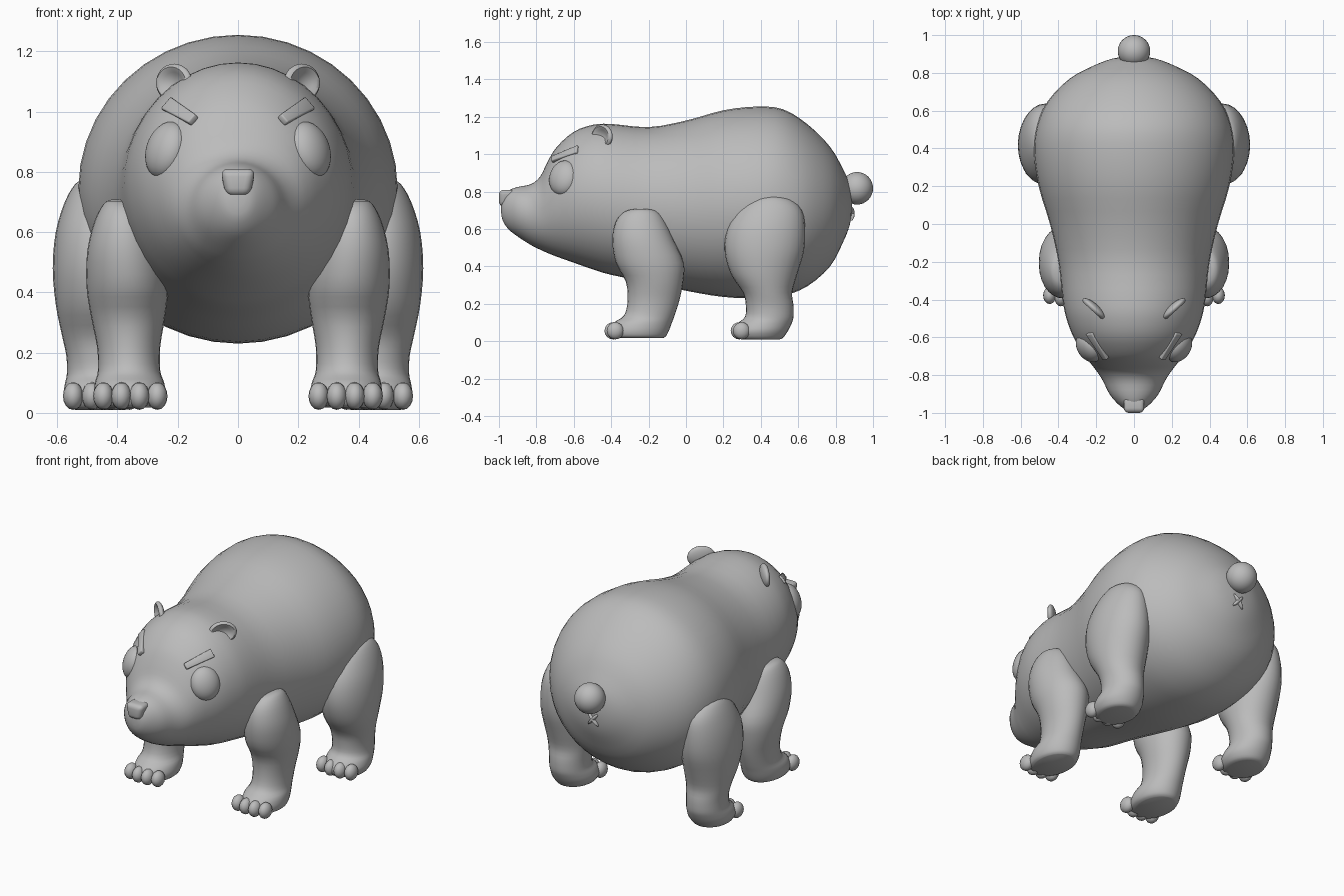
import bpy, bmesh, math
from mathutils import Vector, Matrix

if "Cube" in bpy.data.objects:
    bpy.data.objects.remove(bpy.data.objects["Cube"])

grey = bpy.data.materials.new("soft_grey")
grey.diffuse_color = (0.5, 0.5, 0.5, 1)
grey.use_nodes = True
grey.node_tree.nodes["Principled BSDF"].inputs["Base Color"].default_value = grey.diffuse_color


def finish(name, bm, mirror=False, angle=50):
    bmesh.ops.recalc_face_normals(bm, faces=bm.faces)
    me = bpy.data.meshes.new(name)
    bm.to_mesh(me)
    bm.free()
    me.materials.append(grey)
    ob = bpy.data.objects.new(name, me)
    bpy.context.collection.objects.link(ob)
    bpy.ops.object.select_all(action='DESELECT')
    ob.select_set(True)
    bpy.context.view_layer.objects.active = ob
    bpy.ops.object.shade_smooth_by_angle(angle=math.radians(angle))
    if mirror:
        ob.modifiers.new("mirror", 'MIRROR').use_mirror_merge = False
    return ob


def spline(rows, steps):
    """Catmull-Rom interpolation through rows of numbers."""
    pts = [rows[0]] + list(rows) + [rows[-1]]
    out = []
    for i in range(1, len(pts) - 2):
        a, b, c, d = pts[i - 1:i + 3]
        for k in range(steps):
            t = k / steps
            out.append([0.5 * (2*q + (r-p)*t + (2*p-5*q+4*r-s)*t*t + (3*q-p-3*r+s)*t**3)
                        for p, q, r, s in zip(a, b, c, d)])
    return out + [list(rows[-1])]


def loft(rings):
    bm = bmesh.new()
    loops = [[bm.verts.new(p) for p in ring] for ring in rings]
    n = len(loops[0])
    for a, b in zip(loops, loops[1:]):
        for i in range(n):
            j = (i + 1) % n
            bm.faces.new((a[i], a[j], b[j], b[i]))
    bm.faces.new(loops[0])
    bm.faces.new(loops[-1])
    return bm


def ellipsoid(bm, centre, radii, rot=Matrix(), seg=24):
    m = Matrix.Translation(centre) @ rot.to_4x4() @ Matrix.Diagonal((*radii, 1))
    return bmesh.ops.create_uvsphere(bm, u_segments=seg, v_segments=seg // 2, radius=1, matrix=m)['verts']


def axes(x, y, z):
    """Rotation whose columns are the given directions."""
    return Matrix((x, y, z)).transposed()


# Body and head: y, top, bottom, half width
body = [(-.988, .725, .685, .02), (-.98, .765, .645, .05), (-.95, .805, .60, .088),
        (-.9, .825, .56, .13), (-.83, .84, .515, .165), (-.78, .88, .49, .197),
        (-.74, .96, .472, .228), (-.69, 1.04, .452, .265), (-.6, 1.12, .42, .32),
        (-.5, 1.157, .385, .358), (-.4, 1.162, .355, .378), (-.2, 1.145, .315, .40),
        (0, 1.18, .27, .445), (.2, 1.235, .237, .505), (.38, 1.255, .23, .53),
        (.52, 1.24, .243, .515), (.65, 1.16, .295, .457), (.77, 1.04, .40, .34),
        (.84, .92, .53, .21), (.875, .84, .62, .115), (.888, .76, .70, .03)]
rings = []
for y, top, bot, w in spline(body, 3):
    rings.append([(w * math.cos(t), y, (top + bot) / 2 + (top - bot) / 2 * math.sin(t))
                  for t in (2 * math.pi * i / 40 for i in range(40))])
finish("body", loft(rings), angle=80)

# Legs: z, y front, y back, x inner, x outer
front = [(.708, -.26, -.22, .38, .42), (.695, -.325, -.155, .33, .445), (.64, -.375, -.11, .28, .475),
         (.54, -.394, -.065, .25, .50), (.42, -.375, -.012, .232, .503), (.32, -.322, -.015, .242, .488),
         (.22, -.312, -.035, .258, .468), (.14, -.33, -.06, .258, .465), (.1, -.385, -.075, .245, .475),
         (.06, -.41, -.09, .24, .478), (.03, -.405, -.105, .25, .47), (.018, -.385, -.12, .27, .455)]
rear = [(.775, .44, .48, .46, .51), (.76, .35, .56, .40, .54), (.70, .275, .62, .36, .575),
        (.60, .22, .637, .335, .605), (.48, .207, .63, .32, .615), (.36, .24, .595, .32, .605),
        (.26, .305, .568, .335, .585), (.19, .32, .575, .345, .57), (.13, .315, .575, .345, .568),
        (.095, .275, .565, .335, .575), (.055, .255, .545, .33, .578), (.02, .27, .52, .35, .56),
        (.01, .30, .50, .375, .54)]
for name, rows, toe_y, x0, x1 in (("front", front, -.39, .268, .447), ("rear", rear, .285, .36, .547)):
    rings = []
    for z, ya, yb, xa, xb in spline(rows, 3):
        rings.append([((xa + xb) / 2 + (xb - xa) / 2 * math.cos(t),
                       (ya + yb) / 2 + (yb - ya) / 2 * math.sin(t), z)
                      for t in (2 * math.pi * i / 28 for i in range(28))])
    finish(name + "_legs", loft(rings), mirror=True)
    # Four rounded toes on each foot
    bm = bmesh.new()
    for i in range(4):
        back = .012 if i in (0, 3) else 0
        ellipsoid(bm, (x0 + (x1 - x0) * i / 3, toe_y + back, .056), (.034, .046, .046), seg=16)
    finish(name + "_toes", bm, mirror=True)

# Eyes: flattened balls lying against the head
normal = Vector((.80, -.52, .28)).normalized()
up = Vector((-.30, .10, 1))
up = (up - up.dot(normal) * normal).normalized()
bm = bmesh.new()
ellipsoid(bm, (.237, -.652, .872), (.086, .06, .097), axes(up.cross(normal), normal, up), 32)
finish("eyes", bm, mirror=True)

# Slanted eyebrows, wider at the outer end
a, b = Vector((.148, -.715, .972)), Vector((.232, -.575, 1.022))
along = (b - a).normalized()
normal = Vector((.6, -.55, .6))
normal = (normal - normal.dot(along) * along).normalized()
rot = axes(along, normal, along.cross(normal))
bm = bmesh.new()
m = Matrix.Translation((a + b) / 2) @ rot.to_4x4() @ Matrix.Diagonal(((b - a).length, .032, .05, 1))
verts = bmesh.ops.create_cube(bm, size=1, matrix=m)['verts']
for v in verts:
    if (v.co - a).length < (v.co - b).length:
        v.co = a + (v.co - a) * .72
bmesh.ops.bevel(bm, geom=bm.edges[:], offset=.005, segments=2, affect='EDGES', profile=.5)
finish("eyebrows", bm, mirror=True)

# Ears: thin rounded shells, hollowed on the front
out = Vector((.74, .67, 0)).normalized()
facing = Vector((.67, -.74, 0)).normalized()
centre = Vector((.212, -.448, 1.095))
bm = bmesh.new()
for v in ellipsoid(bm, centre, (.078, .064, .026), axes(out, Vector((0, 0, 1)), facing), 32):
    d = v.co - centre
    r = math.hypot(d.dot(out) / .078, d.z / .064)
    if d.dot(facing) > 0 and r < .8:
        v.co -= facing * .032 * (1 - (r / .8) ** 2)
finish("ears", bm, mirror=True)

# Nose: rounded button, narrower at the bottom
bm = bmesh.new()
bmesh.ops.create_cube(bm, size=1, matrix=Matrix.Translation((0, -.955, .765)) @ Matrix.Diagonal((.118, .09, .09, 1)))
for v in bm.verts:
    if v.co.z < .765:
        v.co.x *= .68
bmesh.ops.bevel(bm, geom=bm.edges[:], offset=.026, segments=4, affect='EDGES', profile=.5)
finish("nose", bm, angle=60)

# Tail ball
bm = bmesh.new()
ellipsoid(bm, (0, .915, .818), (.086, .085, .087), seg=32)
finish("tail", bm)

# Small crossed mark under the tail
bm = bmesh.new()
for s in (-1, 1):
    ellipsoid(bm, (0, .882, .682), (.011, .02, .05), Matrix.Rotation(s * math.radians(42), 3, 'Y'), 16)
finish("tail_cross", bm)
